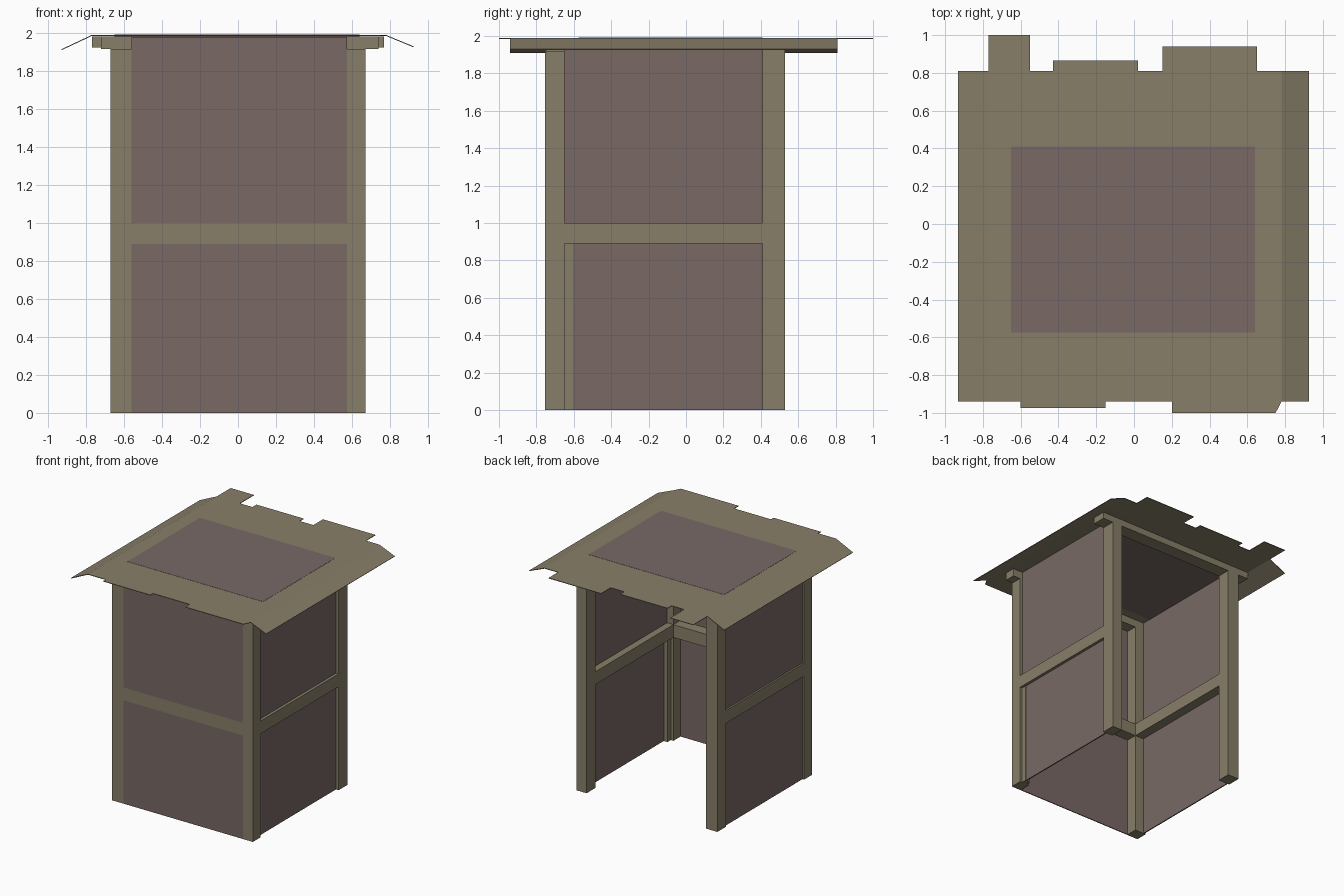
import bpy
import bmesh

old = bpy.data.objects.get("Cube")
if old:
    bpy.data.objects.remove(old, do_unlink=True)


def material(name, rgb):
    m = bpy.data.materials.new(name)
    m.use_nodes = True
    m.diffuse_color = (*rgb, 1)
    m.node_tree.nodes["Principled BSDF"].inputs["Base Color"].default_value = (*rgb, 1)
    return m


WOOD = material("olive wood", (0.246, 0.212, 0.141))
PANEL = material("mauve panel", (0.188, 0.141, 0.130))


def finish(name, bm, mat):
    bmesh.ops.recalc_face_normals(bm, faces=bm.faces)
    mesh = bpy.data.meshes.new(name)
    bm.to_mesh(mesh)
    bm.free()
    mesh.materials.append(mat)
    obj = bpy.data.objects.new(name, mesh)
    bpy.context.collection.objects.link(obj)
    return obj


def box(name, xs, ys, zs, mat=WOOD):
    bm = bmesh.new()
    bmesh.ops.create_cube(bm, size=1)
    for v in bm.verts:
        for i, (lo, hi) in enumerate((xs, ys, zs)):
            v.co[i] = hi if v.co[i] > 0 else lo
    return finish(name, bm, mat)


RIGHT, LEFT = (-0.67, -0.56), (0.575, 0.67)      # post spans across
FRONT, BACK = (-0.755, -0.65), (0.41, 0.53)      # post spans in depth
RAIL = (0.89, 1.0)
ROOF_Z = 1.987
TIERS = {"lower": (0.0, RAIL[0]), "upper": (RAIL[1], 1.98)}

# Corner posts, side rails and recessed side panels
for side, xs, panel_x in (("right", RIGHT, -0.65), ("left", LEFT, 0.64)):
    box(f"front_{side}_post", xs, FRONT, (0, 1.915))
    box(f"back_{side}_post", xs, BACK, (0, 1.925))
    box(f"{side}_rail", xs, (FRONT[1], BACK[0]), RAIL)
    for tier, zs in TIERS.items():
        box(f"{side}_{tier}_panel", (panel_x - 0.005, panel_x + 0.005),
            (FRONT[1], BACK[0]), zs, PANEL)

# Narrow batten beside the front left post
box("left_batten", (0.60, 0.648), (-0.65, -0.605), (0, RAIL[0]))

# Front wall: flush panels with a rail behind
box("front_rail", (RIGHT[1], LEFT[0]), FRONT, RAIL)
for tier, zs in TIERS.items():
    box(f"front_{tier}_panel", (RIGHT[1], LEFT[0]), (-0.755, -0.747), zs, PANEL)

# Header beams under the roof
box("front_header", (-0.72, 0.74), (-0.747, -0.65), (1.915, 1.982))
box("back_header", (-0.77, 0.77), BACK, (1.925, 1.982))

# Roof sheet with ragged tabs front and back
outline = [(-0.77, -0.94), (-0.60, -0.94), (-0.60, -0.975), (-0.15, -0.975),
           (-0.15, -0.94), (0.20, -0.94), (0.20, -1), (0.75, -1), (0.78, -0.94),
           (0.78, 0.81), (0.65, 0.81), (0.65, 0.94), (0.15, 0.94), (0.15, 0.81),
           (0.02, 0.81), (0.02, 0.865), (-0.43, 0.865), (-0.43, 0.81),
           (-0.55, 0.81), (-0.55, 1), (-0.77, 1), (-0.77, 0.81)]
bm = bmesh.new()
sheet = [bm.verts.new((x, y, ROOF_Z)) for x, y in outline]
bm.faces.new(sheet)
# Sloping side flaps
for a, b, x, z in ((sheet[8], sheet[9], 0.925, 1.927), (sheet[-1], sheet[0], -0.93, 1.912)):
    bm.faces.new([b, a, bm.verts.new((x, a.co.y, z)), bm.verts.new((x, b.co.y, z))])
roof = finish("roof_sheet", bm, WOOD)
mod = roof.modifiers.new("thickness", "SOLIDIFY")
mod.thickness = 0.005
mod.offset = 0

# Coloured panel showing on both faces of the roof
box("roof_panel", (-0.65, 0.64), (-0.575, 0.41), (ROOF_Z - 0.004, ROOF_Z + 0.004), PANEL)
